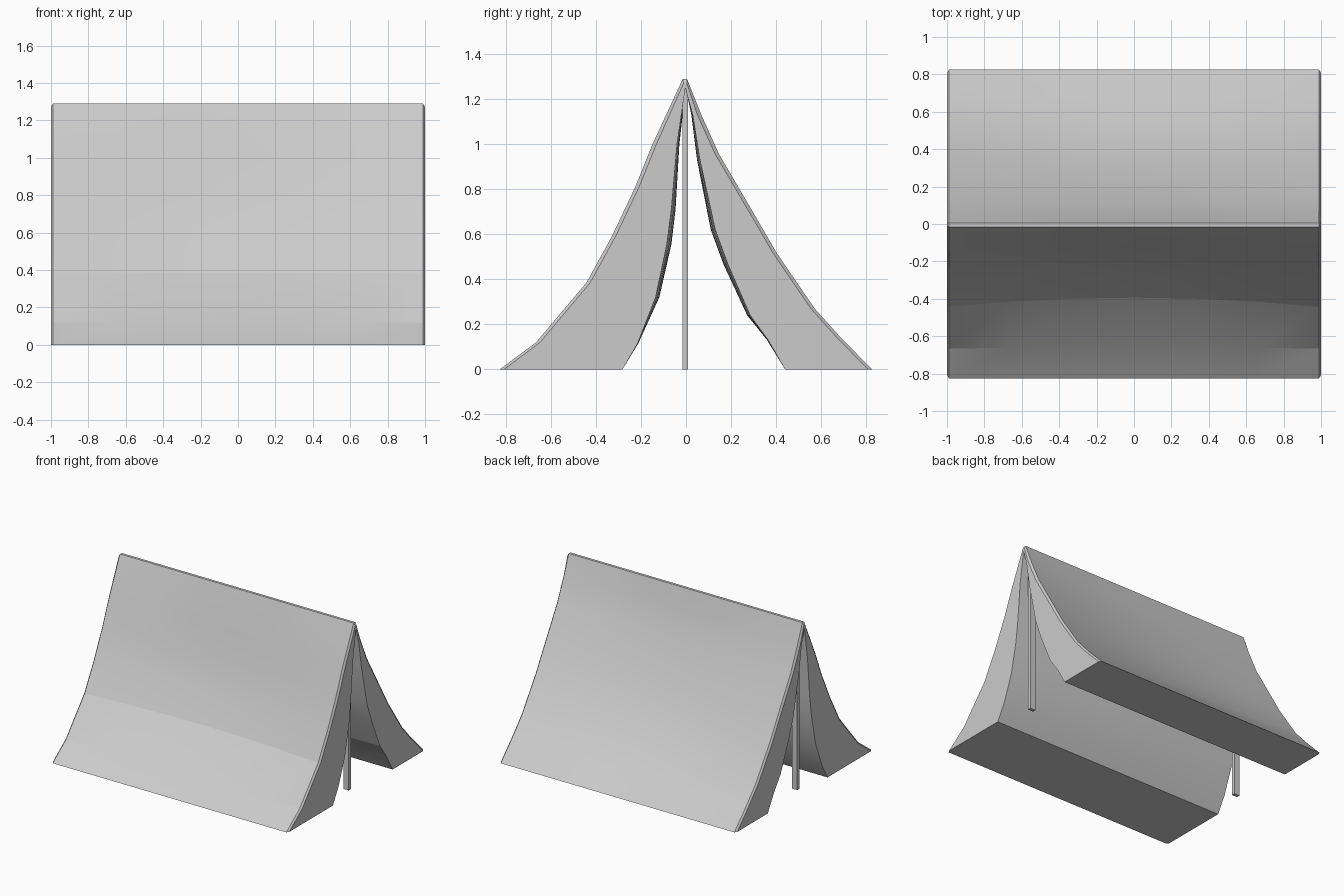
import bpy, bmesh, math

if "Cube" in bpy.data.objects:
    bpy.data.objects.remove(bpy.data.objects["Cube"])

# Canvas cross-section (y, z): each side has an outer and an inner curve
LEFT_OUT = [(-.827, 0), (-.667, .12), (-.444, .385), (-.33, .593), (-.227, .81), (-.15, 1.0), (-.015, 1.29)]
RIGHT_OUT = [(.005, 1.29), (.067, 1.135), (.147, .958), (.31, .68), (.404, .518), (.573, .27), (.685, .145), (.827, 0)]
RIGHT_IN = [(.44, 0), (.365, .13), (.285, .24), (.187, .465), (.13, .62), (.062, .93), (.03, 1.13)]
LEFT_IN = [(-.003, 1.25), (-.04, 1.0), (-.065, .71), (-.085, .555), (-.135, .32), (-.215, .115), (-.282, 0)]
OUTER = LEFT_OUT + RIGHT_OUT
PROFILE = OUTER + RIGHT_IN + LEFT_IN


def sag(x, z, amount):
    """Inward droop of the cloth, strongest mid-length and low on the wall."""
    t = min(max((z - .1) / 1.19, 0), 1) ** .7
    return amount * math.sin(math.pi * t) * (1 - x * x)


def section(bm, x):
    verts = []
    for i, (y, z) in enumerate(PROFILE):
        outer = i < len(OUTER)
        side = -1 if y < 0 else 1
        y -= side * sag(x, z, .055 if outer else .02)
        if outer and abs(x) > .995:          # small chamfer at the open ends
            if z > 1.25:
                z -= .018
                y *= .7
            else:
                y -= side * .018
        verts.append(bm.verts.new((x, y, z)))
    return verts


def finish(name, bm, angle=None):
    bmesh.ops.recalc_face_normals(bm, faces=bm.faces)
    mesh = bpy.data.meshes.new(name)
    bm.to_mesh(mesh)
    bm.free()
    obj = bpy.data.objects.new(name, mesh)
    bpy.context.collection.objects.link(obj)
    if angle:
        bpy.ops.object.select_all(action='DESELECT')
        obj.select_set(True)
        bpy.context.view_layer.objects.active = obj
        bpy.ops.object.shade_smooth_by_angle(angle=math.radians(angle))
    return obj


# Tent canvas: loft the cross-section along x
bm = bmesh.new()
rings = [section(bm, x) for x in (-1, -.988, -.66, -.33, 0, .33, .66, .988, 1)]
n = len(PROFILE)
for a, b in zip(rings, rings[1:]):
    for i in range(n):
        j = (i + 1) % n
        bm.faces.new((a[i], a[j], b[j], b[i]))
bm.faces.new(rings[0])
bm.faces.new(rings[-1])
finish("tent_canvas", bm, 12)

# Support poles just inside each end
for name, x in (("left_pole", -.925), ("right_pole", .925)):
    bm = bmesh.new()
    bmesh.ops.create_cube(bm, size=1)
    for v in bm.verts:
        v.co = (x + v.co.x * .046, -.003 + v.co.y * .026, (v.co.z + .5) * 1.25)
    finish(name, bm)
